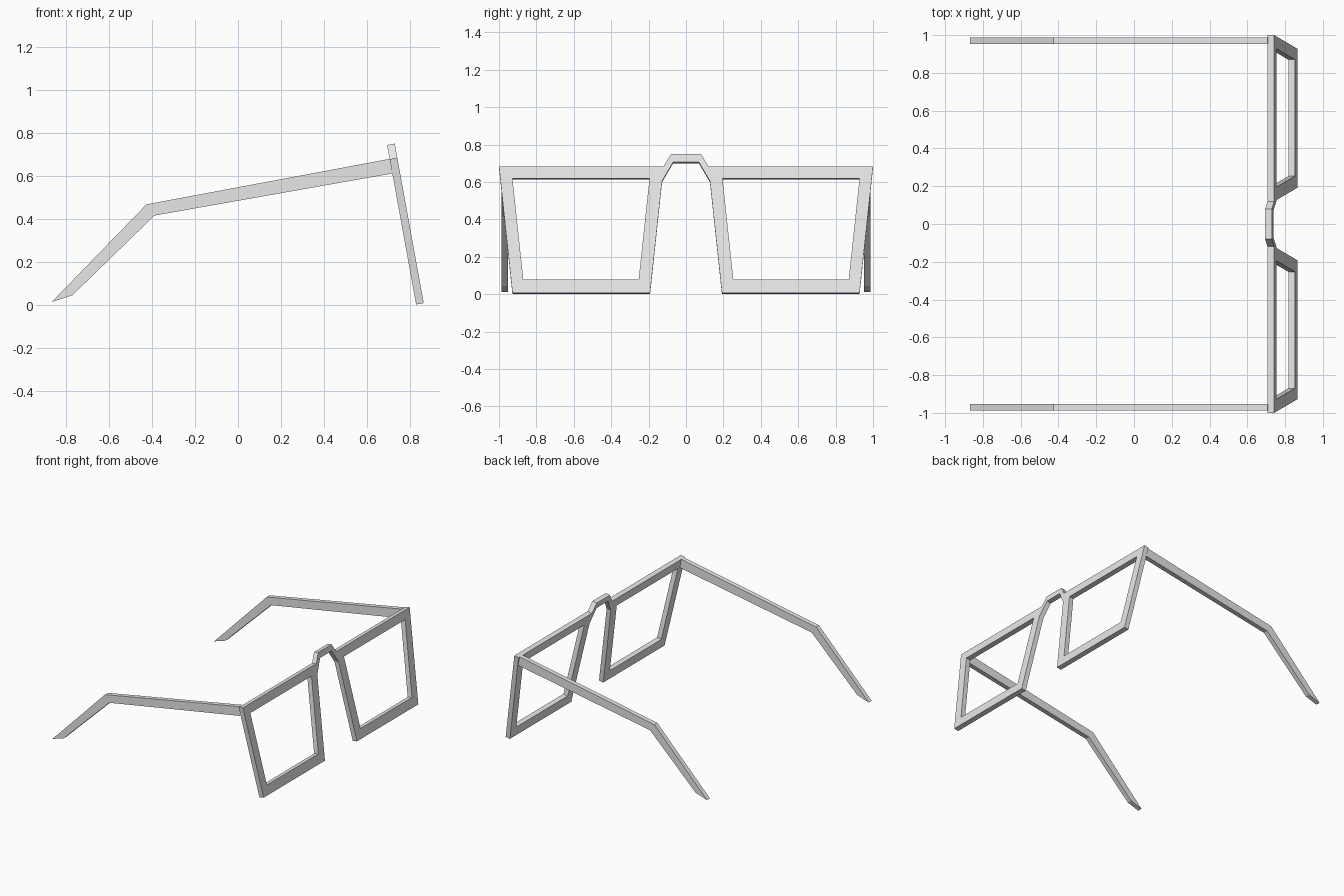
import bpy, bmesh
from math import radians, cos
from mathutils import Matrix, Vector

cube = bpy.data.objects.get("Cube")
if cube:
    bpy.data.objects.remove(cube)

grey = bpy.data.materials.new("light grey")
grey.use_nodes = True
grey.diffuse_color = (0.8, 0.8, 0.8, 1)
for node in grey.node_tree.nodes:
    if node.type == "BSDF_PRINCIPLED":
        node.inputs["Base Color"].default_value = grey.diffuse_color


def plate(name, loops, thickness, matrix):
    """Flat plate from an outline and its holes, extruded about its middle plane."""
    curve = bpy.data.curves.new(name, "CURVE")
    curve.dimensions = "2D"
    curve.fill_mode = "BOTH"
    curve.extrude = thickness / 2
    for loop in loops:
        spline = curve.splines.new("POLY")
        spline.points.add(len(loop) - 1)
        for point, (u, v) in zip(spline.points, loop):
            point.co = (u, v, 0, 1)
        spline.use_cyclic_u = True
    helper = bpy.data.objects.new(name + " outline", curve)
    bpy.context.collection.objects.link(helper)
    bpy.context.view_layer.update()
    depsgraph = bpy.context.evaluated_depsgraph_get()
    mesh = bpy.data.meshes.new_from_object(helper.evaluated_get(depsgraph))
    bpy.data.objects.remove(helper)
    bpy.data.curves.remove(curve)

    bm = bmesh.new()
    bm.from_mesh(mesh)
    bmesh.ops.remove_doubles(bm, verts=bm.verts, dist=0.0001)
    bmesh.ops.transform(bm, matrix=matrix, verts=bm.verts)
    bmesh.ops.recalc_face_normals(bm, faces=bm.faces)
    for face in bm.faces:
        face.smooth = False
        face.material_index = 0
    bm.to_mesh(mesh)
    bm.free()
    mesh.name = name
    mesh.materials.clear()
    mesh.materials.append(grey)
    obj = bpy.data.objects.new(name, mesh)
    bpy.context.collection.objects.link(obj)
    return obj


# Front frame: one leaning plate with two lens openings and a raised bridge
TILT, DEPTH, BASE = radians(10.3), 0.036, 0.007
half = [(0.08, 0.75), (0.12, 0.684), (1.0, 0.684), (0.928, BASE),
        (0.192, BASE), (0.128, 0.605), (0.069, 0.706)]
opening = [(0.928, 0.62), (0.87, 0.078), (0.253, 0.078), (0.195, 0.62)]


def lean(points):
    return [(y, (z - BASE) / cos(TILT)) for y, z in points]


def mirrored(points):
    return [(-y, z) for y, z in reversed(points)]


up = Matrix.Rotation(-TILT, 3, "Y") @ Vector((0, 0, 1))
side = Vector((0, 1, 0))
normal = side.cross(up)
frame_matrix = Matrix((side, up, normal)).transposed().to_4x4()
frame_matrix.translation = Vector((0.865, 0, BASE)) - normal * DEPTH / 2
plate("front_frame",
      [lean(half + mirrored(half)), lean(opening), lean(mirrored(opening))],
      DEPTH, frame_matrix)

# Temple arms: bent side profiles that end against the back of the frame
arm = [(0.708, 0.679), (-0.426, 0.467), (-0.868, 0.012),
       (-0.772, 0.043), (-0.389, 0.415), (0.72, 0.611)]
for name, sign in (("left_temple", 1), ("right_temple", -1)):
    matrix = Matrix.Translation((0, sign * 0.97, 0)) @ Matrix.Rotation(radians(90), 4, "X")
    plate(name, [arm], 0.035, matrix)
